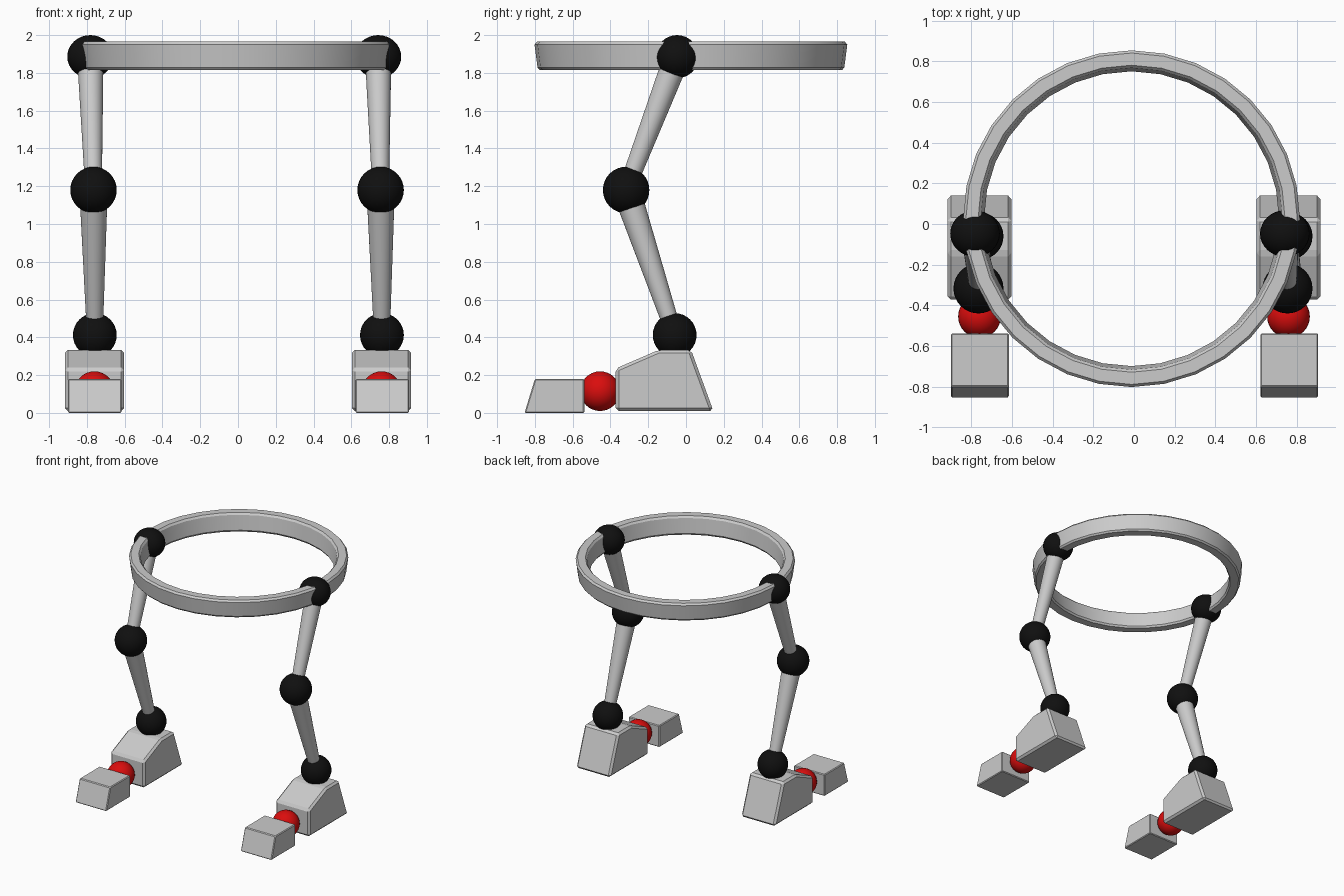
import bpy, bmesh, math
from mathutils import Vector

if "Cube" in bpy.data.objects:
    bpy.data.objects.remove(bpy.data.objects["Cube"])


def material(name, rgb):
    m = bpy.data.materials.new(name)
    m.diffuse_color = (*rgb, 1)
    m.use_nodes = True
    m.node_tree.nodes["Principled BSDF"].inputs["Base Color"].default_value = m.diffuse_color
    return m


GREY = material("light_grey", (0.6, 0.6, 0.6))
BLACK = material("black", (0.005, 0.005, 0.005))
RED = material("red", (0.7, 0.004, 0.004))


def finish(bm, name, mat, smooth=None):
    bmesh.ops.recalc_face_normals(bm, faces=bm.faces)
    me = bpy.data.meshes.new(name)
    bm.to_mesh(me)
    bm.free()
    ob = bpy.data.objects.new(name, me)
    bpy.context.collection.objects.link(ob)
    me.materials.append(mat)
    if smooth:
        bpy.ops.object.select_all(action='DESELECT')
        ob.select_set(True)
        bpy.context.view_layer.objects.active = ob
        bpy.ops.object.shade_smooth_by_angle(angle=math.radians(smooth))
    return ob


def ball(name, center, radius, mat, stretch_x=1.0):
    bm = bmesh.new()
    bmesh.ops.create_uvsphere(bm, u_segments=32, v_segments=16, radius=radius)
    bmesh.ops.scale(bm, vec=(stretch_x, 1, 1), verts=bm.verts)
    bmesh.ops.translate(bm, vec=center, verts=bm.verts)
    finish(bm, name, mat, 40)


def rod(name, a, b, ra, rb):
    # Tapered rod from a to b
    a, b = Vector(a), Vector(b)
    d = b - a
    bm = bmesh.new()
    bmesh.ops.create_cone(bm, cap_ends=True, segments=32, radius1=ra, radius2=rb, depth=d.length)
    rot = d.to_track_quat('Z', 'Y').to_matrix()
    bmesh.ops.rotate(bm, matrix=rot, verts=bm.verts)
    bmesh.ops.translate(bm, vec=(a + b) / 2, verts=bm.verts)
    finish(bm, name, GREY, 30)


def block(name, x, half, profile, bevel):
    # Side profile (y, z) extruded across x, with softened edges
    bm = bmesh.new()
    face = bm.faces.new([bm.verts.new((x - half, y, z)) for y, z in profile])
    ext = bmesh.ops.extrude_face_region(bm, geom=[face])
    verts = [v for v in ext["geom"] if isinstance(v, bmesh.types.BMVert)]
    bmesh.ops.translate(bm, vec=(2 * half, 0, 0), verts=verts)
    bmesh.ops.recalc_face_normals(bm, faces=bm.faces)
    ob = finish(bm, name, GREY)
    mod = ob.modifiers.new("soft_edges", 'BEVEL')
    mod.width = bevel
    mod.segments = 1
    mod.limit_method = 'ANGLE'
    mod.angle_limit = math.radians(15)


# Waist ring: a cross-section spun around the vertical axis
section = [(0.725, 1.83), (0.735, 1.815), (0.80, 1.815), (0.812, 1.828),
           (0.828, 1.95), (0.815, 1.965), (0.755, 1.965), (0.742, 1.95)]
bm = bmesh.new()
N = 32
loops = []
for i in range(N):
    t = 2 * math.pi * i / N
    loops.append([bm.verts.new((-0.012 + r * math.cos(t), 0.026 + r * math.sin(t), z))
                  for r, z in section])
for i in range(N):
    p, q = loops[i], loops[(i + 1) % N]
    for j in range(len(section)):
        k = (j + 1) % len(section)
        bm.faces.new((p[j], q[j], q[k], p[k]))
finish(bm, "waist_ring", GREY, 25)

# Two legs: hip, knee and ankle joints, limbs and a two-part foot
for side, hx, kx, ax, fx, tx in (("left", -0.782, -0.765, -0.758, -0.760, -0.758),
                                 ("right", 0.742, 0.755, 0.762, 0.760, 0.764)):
    hip, knee, ankle = (hx, -0.047, 1.886), (kx, -0.317, 1.18), (ax, -0.06, 0.412)
    ball(side + "_hip_joint", hip, 0.114, BLACK, 1.07)
    ball(side + "_knee_joint", knee, 0.123, BLACK)
    ball(side + "_ankle_joint", ankle, 0.116, BLACK)
    rod(side + "_upper_leg", knee, hip, 0.044, 0.07)
    rod(side + "_lower_leg", ankle, knee, 0.042, 0.075)
    block(side + "_foot", fx, 0.157,
          [(-0.372, 0.01), (-0.372, 0.235), (-0.145, 0.333), (0.027, 0.333), (0.145, 0.01)], 0.016)
    block(side + "_toe", tx, 0.142,
          [(-0.855, 0.0), (-0.80, 0.18), (-0.538, 0.18), (-0.538, 0.0)], 0.006)
    ball(side + "_toe_joint", (fx, -0.455, 0.115), 0.105, RED)
